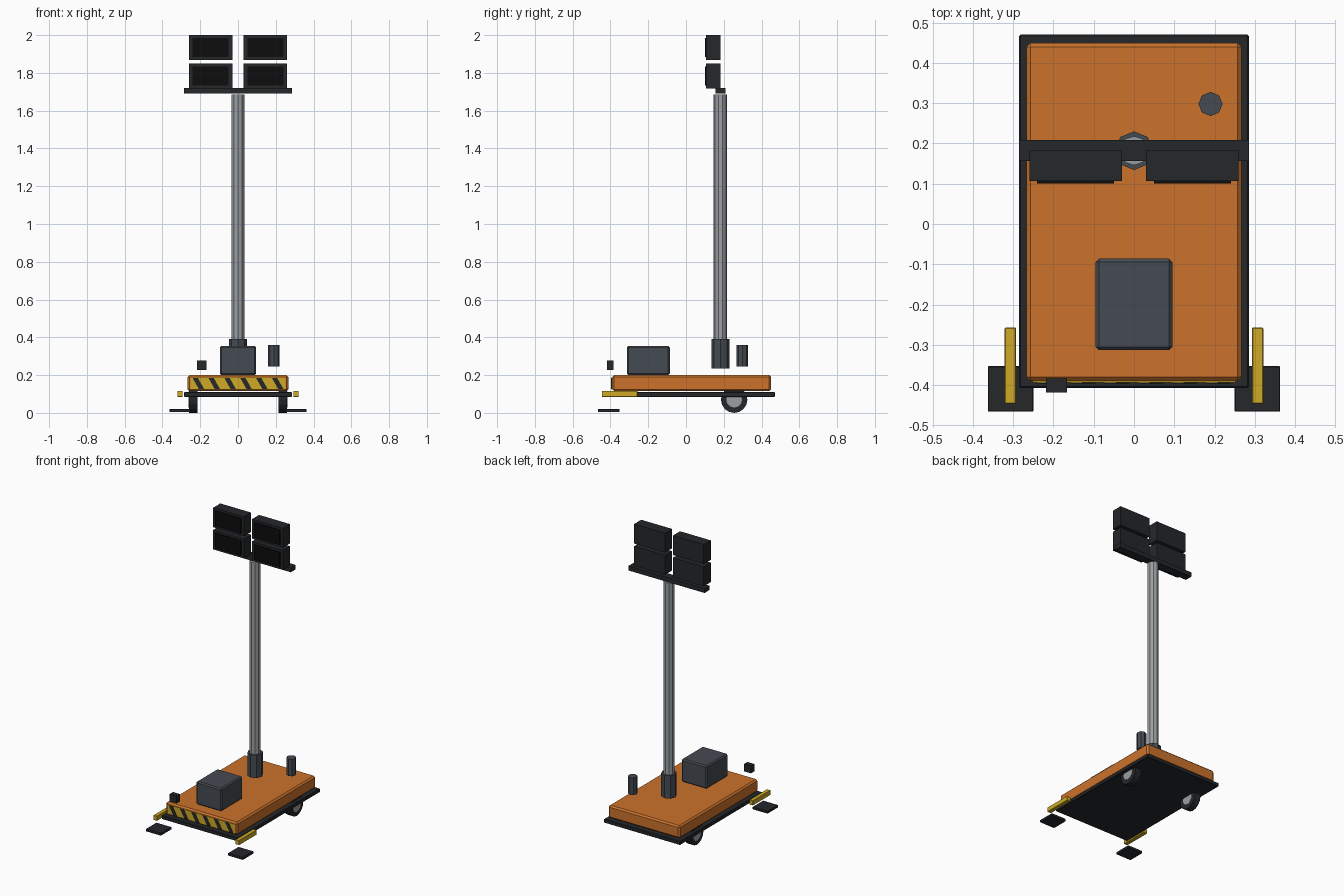
import bpy, math
from mathutils import Matrix

if "Cube" in bpy.data.objects:
    bpy.data.objects.remove(bpy.data.objects["Cube"])


def mat(name, r, g, b):
    m = bpy.data.materials.new(name)
    m.diffuse_color = (r, g, b, 1)
    m.use_nodes = True
    m.node_tree.nodes["Principled BSDF"].inputs["Base Color"].default_value = m.diffuse_color
    return m


ORANGE = mat("orange_paint", 0.60, 0.17, 0.025)
BLACK = mat("black_metal", 0.018, 0.02, 0.023)
LENS = mat("dark_lens", 0.004, 0.004, 0.004)
DARK = mat("dark_grey", 0.06, 0.07, 0.085)
STEEL = mat("steel", 0.33, 0.35, 0.37)
YELLOW = mat("safety_yellow", 0.62, 0.40, 0.02)


def finish(o, name, m, bevel=0):
    o.name = name
    o.data.materials.append(m)
    if bevel:
        b = o.modifiers.new("bevel", "BEVEL")
        b.width, b.segments = bevel, 1
    return o


def box(name, x, y, z, m, bevel=0):
    """Box from (min, max) ranges."""
    bpy.ops.mesh.primitive_cube_add(size=1)
    o = bpy.context.object
    size = [r[1] - r[0] for r in (x, y, z)]
    o.data.transform(Matrix.Diagonal((*size, 1)))
    o.location = [(r[0] + r[1]) / 2 for r in (x, y, z)]
    return finish(o, name, m, bevel)


def cyl(name, loc, r, depth, n, m, rot=(0, 0, 0)):
    bpy.ops.mesh.primitive_cylinder_add(vertices=n, radius=r, depth=depth, location=loc, rotation=rot)
    return finish(bpy.context.object, name, m)


# chassis and body
box("chassis", (-.285, .285), (-.407, .47), (.085, .11), BLACK, .003)
box("body", (-.267, .267), (-.39, .45), (.115, .2), ORANGE, .01)
box("generator_box", (-.095, .095), (-.313, -.086), (.2, .355), DARK, .008)
box("control_box", (-.218, -.166), (-.418, -.383), (.227, .277), BLACK)

# hazard panel with slanted stripes
box("hazard_panel", (-.252, .252), (-.394, -.388), (.124, .188), YELLOW)
for i in range(6):
    x = -.21 + i * .084
    w, s = .014, .031
    front, back = -.396, -.39
    pts = [(x - s - w + .014, .186), (x - s + w + .014, .186), (x + s + w - .014, .126), (x + s - w - .014, .126)]
    verts = [(px, y, pz) for y in (front, back) for px, pz in pts]
    faces = [(3, 2, 1, 0), (4, 5, 6, 7)] + [(k, (k + 1) % 4, (k + 1) % 4 + 4, k + 4) for k in range(4)]
    me = bpy.data.meshes.new("hazard_stripe")
    me.from_pydata(verts, [], faces)
    o = bpy.data.objects.new("hazard_stripe", me)
    bpy.context.collection.objects.link(o)
    finish(o, "hazard_stripe", BLACK)

# mast and exhaust
MY = .182
cyl("mast_collar", (0, MY, .3125), .048, .155, 8, DARK)
cyl("mast", (0, MY, .985), .036, 1.4, 10, STEEL)
cyl("exhaust", (.19, .298, .303), .03, .115, 8, DARK)

# lamp bar and four floodlights
box("lamp_bar", (-.285, .285), (.157, .209), (1.69, 1.72), BLACK)
for s in (-1, 1):
    for z0, z1 in ((1.718, 1.85), (1.868, 2.0)):
        box("floodlight", sorted((s * .03, s * .26)), (.107, .182), (z0, z1), BLACK)
        box("floodlight_lens", sorted((s * .05, s * .241)), (.1, .11), (z0 + .015, z1 - .015), LENS)

# outriggers, feet and wheels
for s in (-1, 1):
    box("outrigger", sorted((s * .293, s * .321)), (-.446, -.257), (.085, .117), YELLOW, .002)
    box("foot_pad", sorted((s * .25, s * .363)), (-.466, -.353), (.004, .021), BLACK, .002)
    side = (0, math.pi / 2, 0)
    cyl("wheel", (s * .238, .255, .07), .07, .045, 16, BLACK, side)
    cyl("wheel_hub", (s * .238, .255, .07), .042, .049, 12, STEEL, side)
